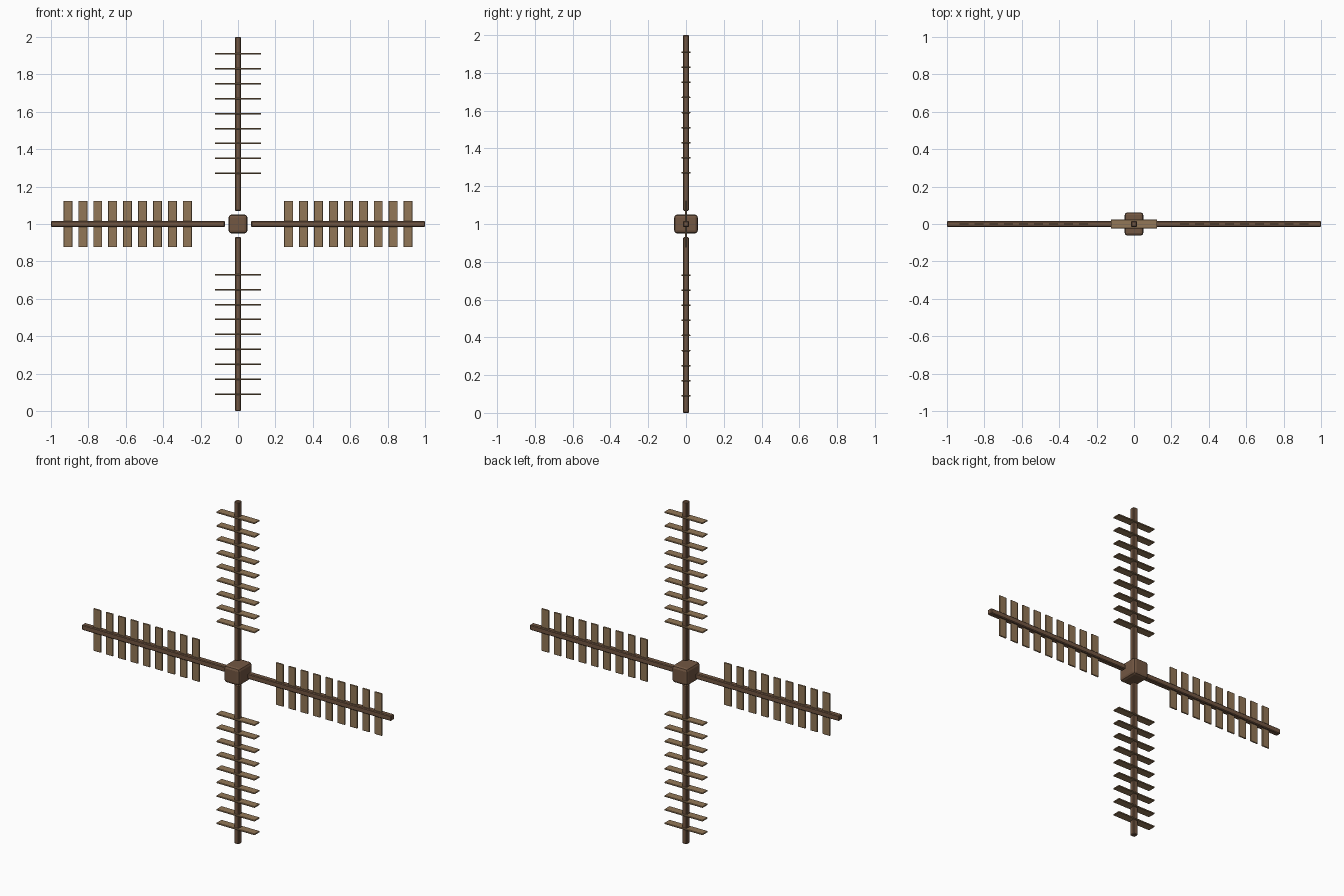
import bpy
import math
from mathutils import Matrix, Vector

if "Cube" in bpy.data.objects:
    bpy.data.objects.remove(bpy.data.objects["Cube"])

CENTRE = Vector((0, 0, 1))


def material(name, rgb):
    m = bpy.data.materials.new(name)
    m.diffuse_color = (*rgb, 1)
    m.use_nodes = True
    m.node_tree.nodes["Principled BSDF"].inputs["Base Color"].default_value = m.diffuse_color
    return m


dark_wood = material("dark_wood", (0.17, 0.095, 0.055))
light_wood = material("light_wood", (0.29, 0.185, 0.095))


def box(name, loc, size, bevel, segments, mat, turn=None):
    """Bevelled box placed relative to the hub centre, turned about the hub."""
    bpy.ops.mesh.primitive_cube_add(size=1)
    ob = bpy.context.object
    ob.name = name
    turn = turn or Matrix.Identity(4)
    ob.data.transform(Matrix.Diagonal((*size, 1)))
    ob.matrix_world = Matrix.Translation(CENTRE) @ turn @ Matrix.Translation(loc)
    ob.data.materials.append(mat)
    mod = ob.modifiers.new("bevel", "BEVEL")
    mod.width = bevel
    mod.segments = segments
    return ob


# Central hub
box("hub", (0, 0, 0), (0.1, 0.125, 0.1), 0.015, 2, dark_wood)

# Four arms, each with nine slats
for arm, name in enumerate(("right", "top", "left", "bottom")):
    turn = Matrix.Rotation(-arm * math.pi / 2, 4, 'Y')
    box(f"{name}_arm", (0.535, 0, 0), (0.93, 0.031, 0.031), 0.004, 1, dark_wood, turn)
    for i in range(9):
        x = 0.271 + i * 0.0798
        # Slats lie flat to the front on the side arms, edge-on on the upright arms
        size = (0.048, 0.008, 0.248) if arm % 2 == 0 else (0.008, 0.048, 0.248)
        box(f"{name}_slat_{i + 1}", (x, 0, 0), size, 0.002, 1, light_wood, turn)
